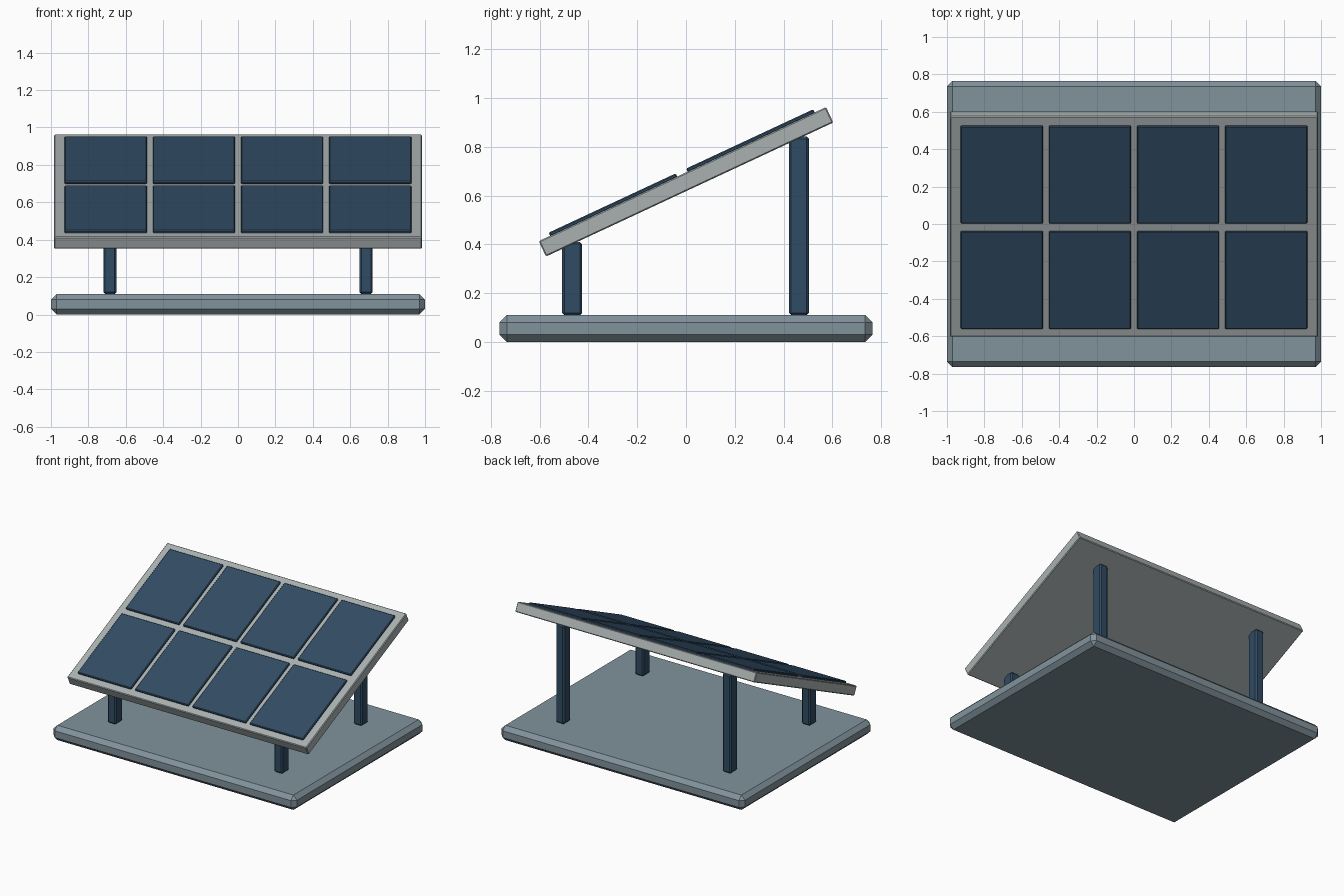
import bpy
import math
from mathutils import Matrix

if "Cube" in bpy.data.objects:
    bpy.data.objects.remove(bpy.data.objects["Cube"])


def material(name, rgb):
    mat = bpy.data.materials.new(name)
    mat.diffuse_color = (*rgb, 1)
    mat.use_nodes = True
    mat.node_tree.nodes["Principled BSDF"].inputs["Base Color"].default_value = mat.diffuse_color
    return mat


BASE = material("slate", (0.22, 0.29, 0.33))
FRAME = material("light_grey", (0.40, 0.44, 0.44))
BLUE = material("dark_blue", (0.03, 0.07, 0.125))


def box(name, size, matrix, mat, bevel):
    """Box with single-segment chamfered edges, placed by a matrix."""
    bpy.ops.mesh.primitive_cube_add(size=1)
    ob = bpy.context.object
    ob.name = name
    ob.data.transform(Matrix.Diagonal((*size, 1)))
    ob.matrix_world = matrix
    ob.data.materials.append(mat)
    mod = ob.modifiers.new("chamfer", "BEVEL")
    mod.width = bevel
    mod.segments = 1
    return ob


BASE_TOP = 0.11

# Ground slab
box("base", (2.0, 1.53, BASE_TOP), Matrix.Translation((0, 0, BASE_TOP / 2)), BASE, 0.03)

# Four support legs, short in front and tall behind
for row, y, top in (("front", -0.467, 0.411), ("back", 0.463, 0.843)):
    for side, x in (("left", -0.685), ("right", 0.685)):
        height = top - BASE_TOP
        box(f"{row}_{side}_leg", (0.07, 0.083, height),
            Matrix.Translation((x, y, BASE_TOP + height / 2)), BLUE, 0.01)

# Tilted panel
tilt = Matrix.Translation((0, 0, 0.657)) @ Matrix.Rotation(math.radians(25), 4, "X")
box("panel_frame", (1.966, 1.3, 0.07), tilt, FRAME, 0.005)

# Solar cells: 4 columns by 2 rows, slightly proud of the panel
for r in range(2):
    for c in range(4):
        offset = Matrix.Translation(((c - 1.5) * 0.471, (r - 0.5) * 0.622, 0.04))
        box(f"cell_{r + 1}_{c + 1}", (0.44, 0.575, 0.018), tilt @ offset, BLUE, 0.005)
